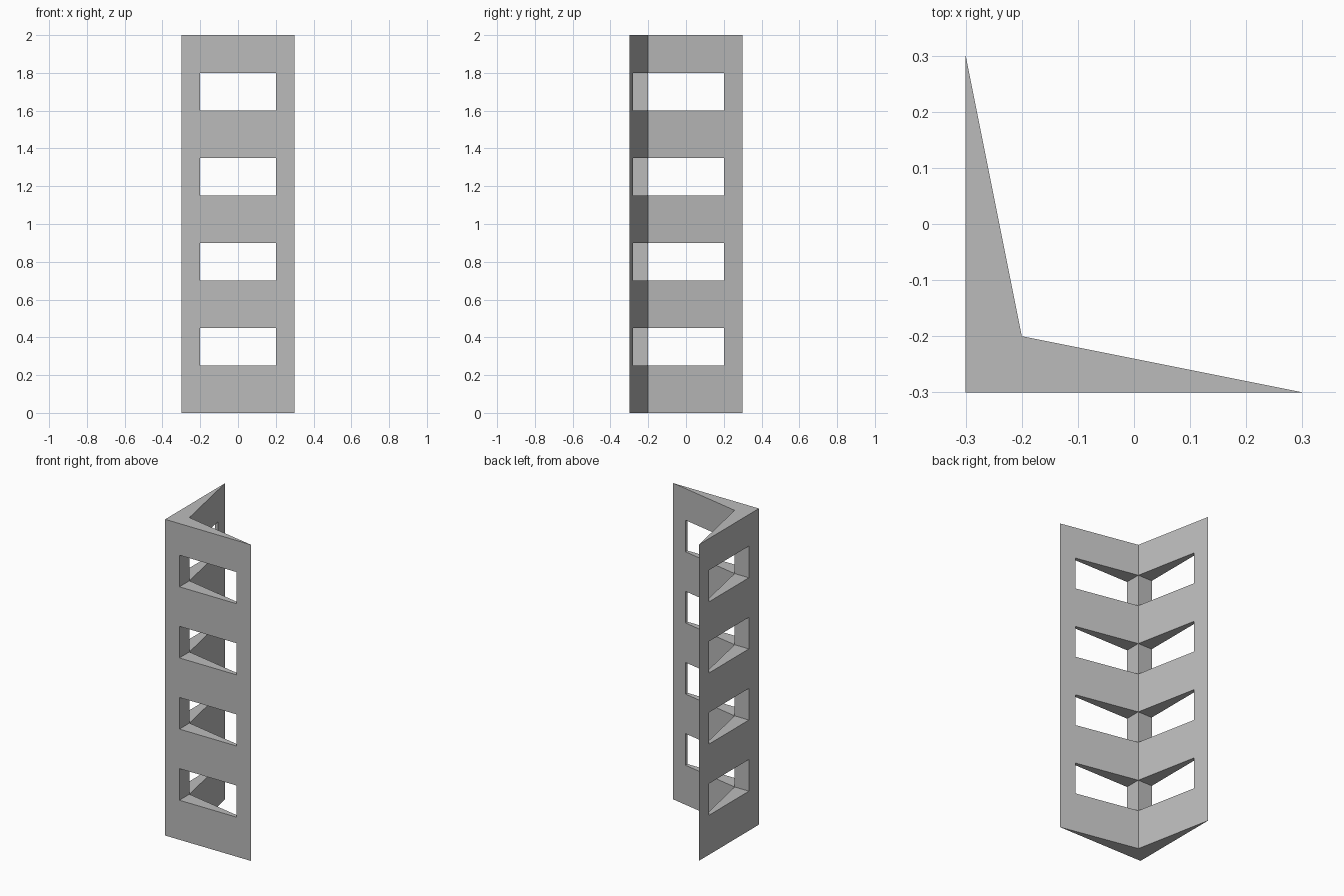
import bpy
import bmesh

cube = bpy.data.objects.get("Cube")
if cube:
    bpy.data.objects.remove(cube, do_unlink=True)

# One plain grey material
grey = bpy.data.materials.new("plain grey")
grey.use_nodes = True
colour = (0.5, 0.5, 0.5, 1)
grey.diffuse_color = colour
grey.node_tree.nodes["Principled BSDF"].inputs["Base Color"].default_value = colour

# Plan of the tapered angle: a square corner and two mirrored wings
OUT, INNER, TIP = -0.3, -0.2, 0.3
corner = [(OUT, OUT), (INNER, OUT), (INNER, INNER), (OUT, INNER)]
wing_web = [(INNER, OUT), (-INNER, OUT), (-INNER, -0.28), (INNER, INNER)]
wing_tip = [(-INNER, OUT), (TIP, OUT), (-INNER, -0.28)]


def mirrored(outline):
    return [(y, x) for x, y in outline]


solid = [corner, wing_tip, mirrored(wing_tip)]
webs = [wing_web, mirrored(wing_web)]

# Heights where the four window rows start and stop
levels = [0.0]
for i in range(4):
    sill = 0.25 + 0.45 * i
    levels += [sill, sill + 0.2]
levels.append(2.0)

bm = bmesh.new()
verts = {}
faces = {}


def vert(x, y, z):
    key = (round(x, 4), round(y, 4), round(z, 4))
    if key not in verts:
        verts[key] = bm.verts.new(key)
    return verts[key]


def toggle_face(corners):
    """Add a face, or drop it when a neighbouring block shares it."""
    key = frozenset(corners)
    if key in faces:
        del faces[key]
    else:
        faces[key] = corners


def add_block(outline, z0, z1):
    low = [vert(x, y, z0) for x, y in outline]
    high = [vert(x, y, z1) for x, y in outline]
    toggle_face(low)
    toggle_face(high)
    for i in range(len(outline)):
        j = (i + 1) % len(outline)
        toggle_face([low[i], low[j], high[j], high[i]])


# Stack the bands, leaving the webs open at every window row
for band, (z0, z1) in enumerate(zip(levels, levels[1:])):
    is_window = band % 2 == 1
    for outline in solid + ([] if is_window else webs):
        add_block(outline, z0, z1)

for corners in faces.values():
    bm.faces.new(corners)
bmesh.ops.recalc_face_normals(bm, faces=bm.faces[:])

mesh = bpy.data.meshes.new("slotted_corner_post")
bm.to_mesh(mesh)
bm.free()
mesh.materials.append(grey)
post = bpy.data.objects.new("slotted_corner_post", mesh)
bpy.context.collection.objects.link(post)
